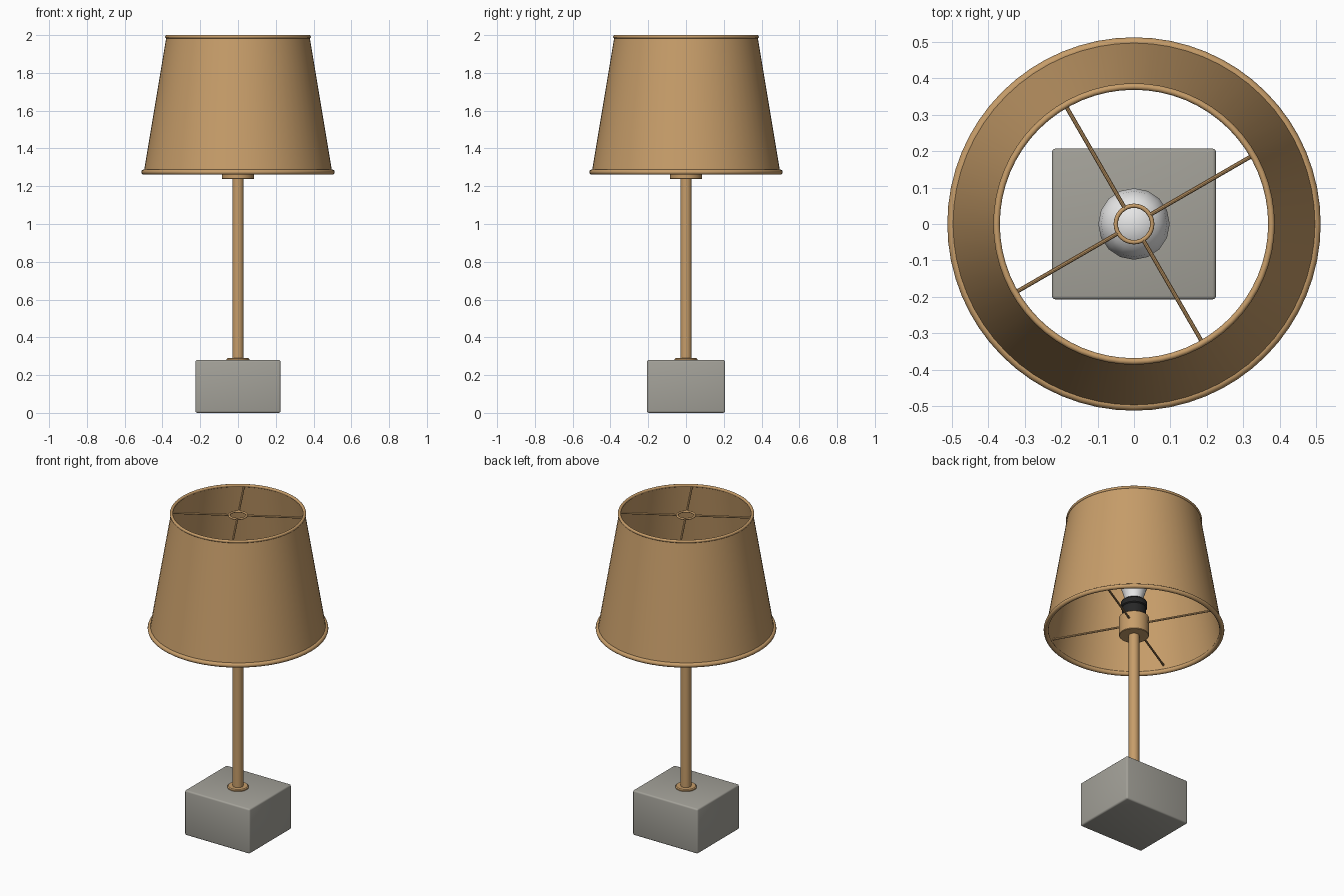
import bpy, bmesh, math
from mathutils import Vector

if "Cube" in bpy.data.objects:
    bpy.data.objects.remove(bpy.data.objects["Cube"])


def mat(name, rgb):
    m = bpy.data.materials.new(name)
    m.diffuse_color = (*rgb, 1.0)
    m.use_nodes = True
    m.node_tree.nodes["Principled BSDF"].inputs["Base Color"].default_value = m.diffuse_color
    return m


TAN = mat("warm_tan", (0.57, 0.338, 0.143))
STONE = mat("stone_grey", (0.37, 0.36, 0.32))
BLACK = mat("socket_black", (0.02, 0.02, 0.02))
WHITE = mat("bulb_white", (0.82, 0.82, 0.82))


def finish(name, bm, material, angle=35):
    bmesh.ops.remove_doubles(bm, verts=bm.verts, dist=1e-5)
    bmesh.ops.recalc_face_normals(bm, faces=bm.faces)
    me = bpy.data.meshes.new(name)
    bm.to_mesh(me)
    bm.free()
    me.materials.append(material)
    ob = bpy.data.objects.new(name, me)
    bpy.context.collection.objects.link(ob)
    bpy.ops.object.select_all(action='DESELECT')
    bpy.context.view_layer.objects.active = ob
    ob.select_set(True)
    bpy.ops.object.shade_smooth_by_angle(angle=math.radians(angle))
    return ob


def lathe(name, profile, material, sides=32, loop=False, angle=35):
    """Spin (radius, z) points about the z axis."""
    bm = bmesh.new()
    rings = [[bm.verts.new((r * math.cos(a), r * math.sin(a), z)) for r, z in profile]
             for a in (2 * math.pi * i / sides for i in range(sides))]
    n = len(profile)
    for i in range(sides):
        a, b = rings[i], rings[(i + 1) % sides]
        for j in range(n if loop else n - 1):
            k = (j + 1) % n
            bm.faces.new((a[j], b[j], b[k], a[k]))
    bmesh.ops.dissolve_degenerate(bm, dist=1e-6, edges=bm.edges)
    return finish(name, bm, material, angle)


def ring(name, radius, z, minor, material, sides=64, steps=10):
    circle = [(radius + minor * math.cos(t), z + minor * math.sin(t))
              for t in (2 * math.pi * i / steps for i in range(steps))]
    return lathe(name, circle, material, sides, loop=True, angle=60)


def spokes(name, inner, outer, z, radius, material):
    """Four thin rods, turned 30 degrees from the x axis."""
    bm = bmesh.new()
    for i in range(4):
        a = math.radians(30 + 90 * i)
        d = Vector((math.cos(a), math.sin(a), 0))
        rot = d.to_track_quat('Z', 'Y').to_matrix().to_4x4()
        rot.translation = d * (inner + outer) / 2 + Vector((0, 0, z))
        bmesh.ops.create_cone(bm, cap_ends=True, segments=10, radius1=radius,
                              radius2=radius, depth=outer - inner, matrix=rot)
    return finish(name, bm, material)


# Stone block base with softened edges
bm = bmesh.new()
bmesh.ops.create_cube(bm, size=1)
bmesh.ops.scale(bm, vec=(0.45, 0.414, 0.28), verts=bm.verts)
bmesh.ops.translate(bm, vec=(0, 0, 0.14), verts=bm.verts)
bmesh.ops.bevel(bm, geom=bm.edges[:], offset=0.01, segments=3, profile=0.5, affect='EDGES')
finish("base_block", bm, STONE)

# Flange and pole
lathe("pole_flange", [(0, 0.275), (0.06, 0.275), (0.06, 0.286), (0.055, 0.291), (0, 0.291)], TAN)
lathe("pole", [(0, 0.28), (0.03, 0.28), (0.03, 1.25), (0, 1.25)], TAN)

# Socket cup, black socket and bulb
lathe("socket_cup", [(0, 1.237), (0.082, 1.237), (0.085, 1.24), (0.085, 1.352),
                     (0.082, 1.355), (0, 1.355)], TAN)
lathe("socket", [(0, 1.35), (0.069, 1.35), (0.069, 1.415), (0.075, 1.42),
                 (0.075, 1.45), (0.07, 1.457), (0, 1.457)], BLACK)
lathe("bulb", [(0, 1.45), (0.05, 1.45), (0.053, 1.48), (0.068, 1.53), (0.086, 1.58),
               (0.097, 1.63), (0.098, 1.66), (0.09, 1.70), (0.07, 1.733),
               (0.038, 1.753), (0, 1.76)], WHITE, sides=16, angle=60)

# Tapered shade wall with rolled rims
lathe("shade", [(0.499, 1.272), (0.379, 1.992), (0.373, 1.992), (0.493, 1.272)],
      TAN, sides=64, loop=True)
ring("shade_bottom_rim", 0.498, 1.275, 0.014, TAN)
ring("shade_top_rim", 0.377, 1.991, 0.009, TAN)

# Wire spiders holding the shade, top and bottom
ring("top_spider_hub", 0.05, 1.98, 0.006, TAN, sides=32)
spokes("top_spider_arms", 0.05, 0.376, 1.98, 0.006, TAN)
spokes("bottom_spider_arms", 0.07, 0.49, 1.31, 0.006, TAN)
